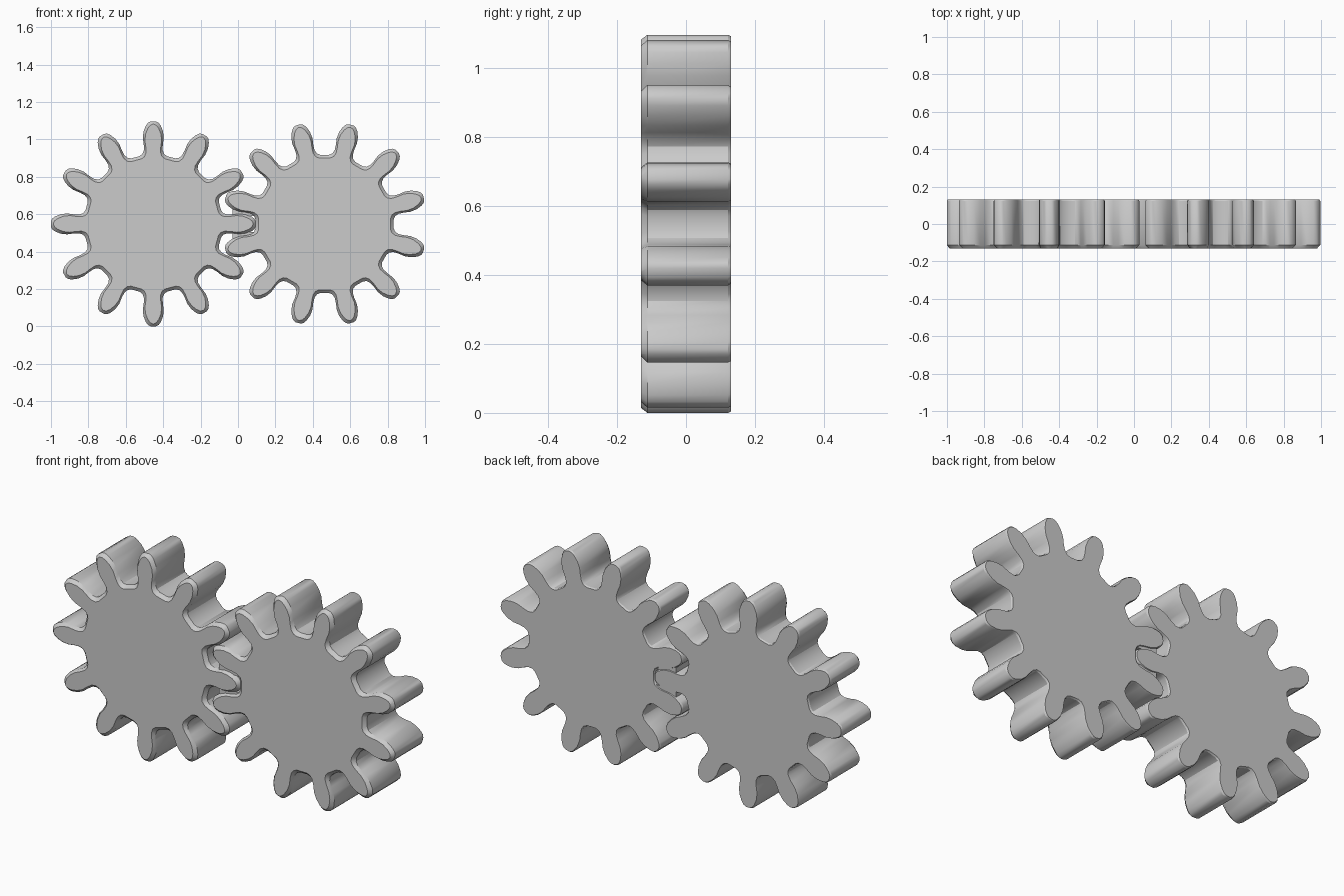
import bpy, bmesh, math
from mathutils import Vector

if "Cube" in bpy.data.objects:
    bpy.data.objects.remove(bpy.data.objects["Cube"], do_unlink=True)

grey = bpy.data.materials.new("light_grey")
grey.use_nodes = True
colour = (0.6, 0.6, 0.6, 1)
grey.diffuse_color = colour
grey.node_tree.nodes["Principled BSDF"].inputs["Base Color"].default_value = colour

TEETH = 12
HALF = 0.13          # half thickness of the gears
HEIGHT = 0.548       # height of both gear axes
# Half of one tooth, root to tip: (radius, half width)
TOOTH = [(0.362, 0.074), (0.374, 0.058), (0.395, 0.05), (0.425, 0.051), (0.46, 0.056),
         (0.495, 0.052), (0.525, 0.04), (0.541, 0.028), (0.548, 0.014)]


def finish(name, bm):
    bmesh.ops.recalc_face_normals(bm, faces=bm.faces)
    mesh = bpy.data.meshes.new(name)
    bm.to_mesh(mesh)
    bm.free()
    mesh.materials.append(grey)
    obj = bpy.data.objects.new(name, mesh)
    bpy.context.collection.objects.link(obj)
    bpy.ops.object.select_all(action="DESELECT")
    obj.select_set(True)
    bpy.context.view_layer.objects.active = obj
    bpy.ops.object.shade_smooth_by_angle(angle=math.radians(30))
    return obj


def outline(phase, inset):
    """Gear outline in the x-z plane, shrunk by inset."""
    half = [(r - inset, w - inset * 0.8) for r, w in TOOTH]
    tooth = [(r, -w) for r, w in half] + [(r, w) for r, w in reversed(half)]
    points = []
    for i in range(TEETH):
        a = phase + math.tau * i / TEETH
        c, s = math.cos(a), math.sin(a)
        points += [(r * c - w * s, r * s + w * c) for r, w in tooth]
    return points


def gear(name, x, phase):
    bm = bmesh.new()
    rings = []
    # Chamfered front rim, straight flank, slight chamfer at the back
    for y, inset in ((-HALF, 0.014), (-HALF + 0.018, 0), (HALF - 0.008, 0), (HALF, 0.004)):
        rings.append([bm.verts.new((x + px, y, HEIGHT + pz)) for px, pz in outline(phase, inset)])
    count = len(rings[0])
    for a, b in zip(rings, rings[1:]):
        for i in range(count):
            j = (i + 1) % count
            bm.faces.new((a[i], a[j], b[j], b[i]))
    bm.faces.new(rings[0])
    bm.faces.new(rings[-1])
    return finish(name, bm)


def web(name, side):
    """Thin bridge filling the clearance between meshing teeth."""
    bm = bmesh.new()
    bmesh.ops.create_cube(bm, size=1)
    for v in bm.verts:
        v.co = Vector((0.035 + v.co.x * 0.13, 0.005 + v.co.y * 0.24,
                       HEIGHT + side * 0.06 + v.co.z * 0.035))
    return finish(name, bm)


gear("right_gear", -0.453, 0)
gear("left_gear", 0.463, math.pi / TEETH)
web("upper_tooth_bridge", 1)
web("lower_tooth_bridge", -1)
